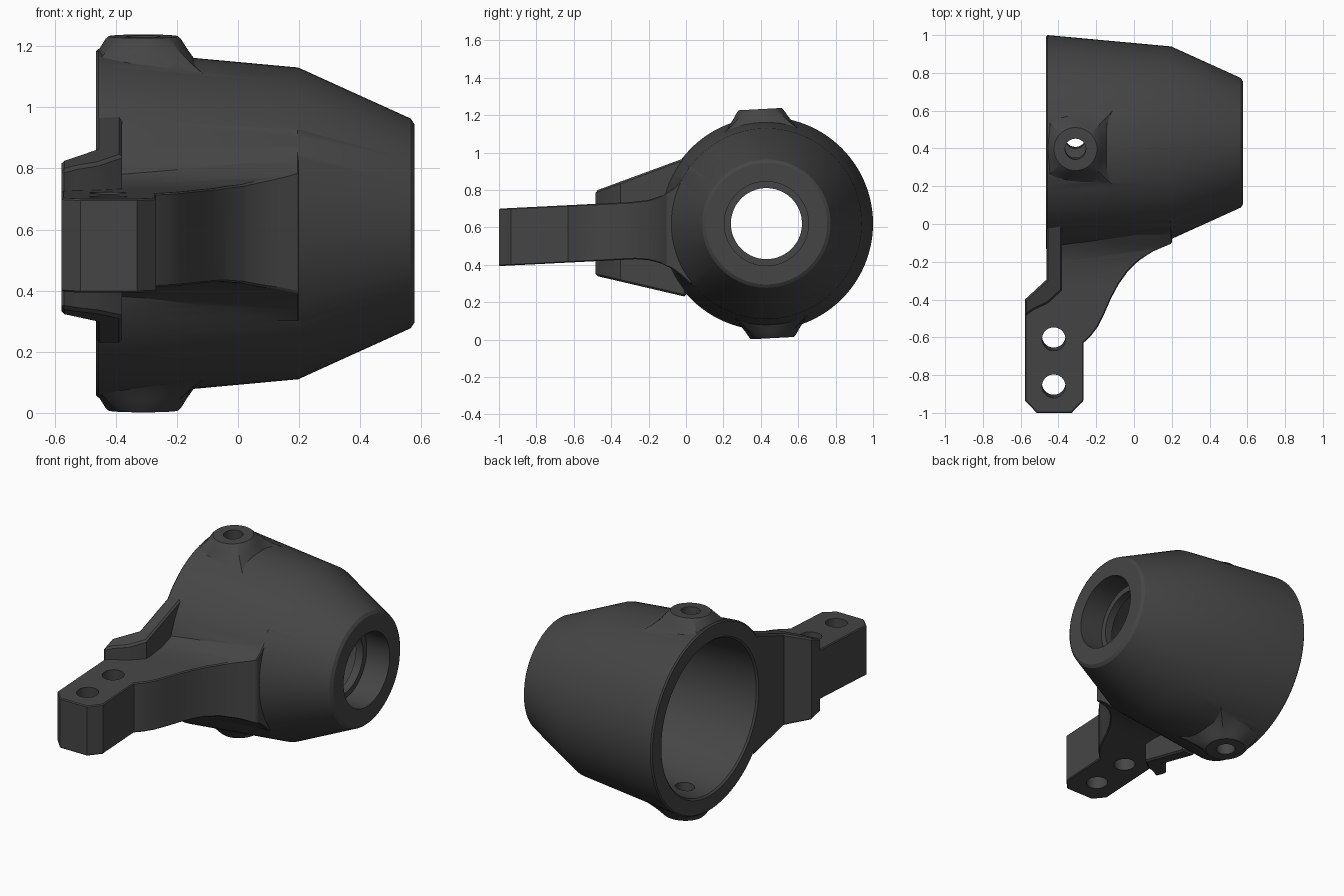
import bpy, bmesh, math
from mathutils import Matrix, Vector

if "Cube" in bpy.data.objects:
    bpy.data.objects.remove(bpy.data.objects["Cube"])

CY, CZ = 0.43, 0.62            # hub axis runs along x through this point
TILT = math.radians(3.1)       # lean of the pivot axis

mat = bpy.data.materials.new("dark grey")
mat.diffuse_color = (0.06, 0.06, 0.06, 1)
mat.use_nodes = True
mat.node_tree.nodes["Principled BSDF"].inputs["Base Color"].default_value = mat.diffuse_color


def make(name, bm):
    bmesh.ops.recalc_face_normals(bm, faces=bm.faces)
    me = bpy.data.meshes.new(name)
    bm.to_mesh(me)
    bm.free()
    ob = bpy.data.objects.new(name, me)
    bpy.context.collection.objects.link(ob)
    me.materials.append(mat)
    return ob


def apply(ob, mod):
    bpy.context.view_layer.objects.active = ob
    bpy.ops.object.modifier_apply(modifier=mod.name)


def combine(ob, other, op):
    m = ob.modifiers.new("bool", 'BOOLEAN')
    m.operation, m.solver, m.object = op, 'EXACT', other
    apply(ob, m)
    bpy.data.objects.remove(other)


def chamfer(ob, width):
    m = ob.modifiers.new("chamfer", 'BEVEL')
    m.width, m.segments = width, 1
    m.limit_method, m.angle_limit = 'ANGLE', math.radians(60)
    apply(ob, m)


def loft(name, rings):
    """Closed solid through rings of equal point count."""
    bm = bmesh.new()
    vs = [[bm.verts.new(p) for p in r] for r in rings]
    n = len(vs[0])
    for a, b in zip(vs, vs[1:]):
        for i in range(n):
            j = (i + 1) % n
            bm.faces.new((a[i], a[j], b[j], b[i]))
    bm.faces.new(vs[0])
    bm.faces.new(vs[-1])
    return make(name, bm)


def turned(name, profile, n=96):
    """Solid of revolution about the hub axis from (x, radius) points."""
    ang = [2 * math.pi * i / n for i in range(n)]
    return loft(name, [[(x, CY + r * math.cos(a), CZ + r * math.sin(a)) for a in ang]
                       for x, r in profile])


def plan_and_side(name, plan, side):
    """Solid with a given outline from above (x, y) and from the side (y, z)."""
    ob = loft(name, [[(x, y, z) for x, y in plan] for z in (0.1, 1.2)])
    cut = loft("side_cutter", [[(x, y, z) for y, z in side] for x in (-0.9, 0.9)])
    combine(ob, cut, 'INTERSECT')
    return ob


def rod(x, y, z, r, length, tilt):
    bm = bmesh.new()
    bmesh.ops.create_cone(bm, cap_ends=True, segments=40, radius1=r, radius2=r, depth=length,
                          matrix=Matrix.Translation((x, y, z)) @ Matrix.Rotation(tilt, 4, 'X'))
    return make("hole_cutter", bm)


def pivot_boss(name, flip):
    """Round top flaring to a square foot, trimmed flush with the open rim."""
    m = (Matrix.Translation((-0.31, CY, CZ)) @ Matrix.Rotation(TILT, 4, 'X')
         @ Matrix.Rotation(math.pi if flip else 0, 4, 'X'))
    rings = []
    for h, t in ((0.47, 1.08), (0.49, 1), (0.51, 0.78), (0.535, 0.54), (0.57, 0.27),
                 (0.604, 0.04), (0.613, 0)):
        ring = []
        for i in range(64):
            a = 2 * math.pi * i / 64
            c, s = math.cos(a), math.sin(a)
            q = 0.212 / max(abs(c), abs(s))
            r = 0.12 * (1 - t) + q * t - (0.006 if t == 0 else 0)
            ring.append(m @ Vector((r * c, r * s, h)))
        rings.append(ring)
    ob = loft(name, rings)
    trim = loft("trim", [[(x, y, z) for y, z in ((-1, -1), (2, -1), (2, 2), (-1, 2))]
                         for x in (-0.464, 1)])
    combine(ob, trim, 'INTERSECT')
    return ob


# Tapered housing
hub = turned("steering_hub", [(-0.465, 0.562), (-0.457, 0.57), (0.197, 0.51),
                              (0.565, 0.343), (0.577, 0.325)])

# Steering arm: straight end, concave front sweep, flared root
arm = plan_and_side(
    "steering_arm",
    [(-0.577, -0.935), (-0.515, -1.0), (-0.33, -1.0), (-0.268, -0.935), (-0.268, -0.63),
     (-0.23, -0.595), (-0.192, -0.545), (-0.157, -0.475), (-0.122, -0.395), (-0.082, -0.32),
     (-0.032, -0.25), (0.028, -0.192), (0.10, -0.145), (0.2, -0.103), (0.2, 0.2),
     (-0.46, 0.2), (-0.46, -0.30), (-0.577, -0.41)],
    [(-1.1, 0.388), (-0.27, 0.43), (-0.2, 0.425), (-0.13, 0.406), (-0.07, 0.376),
     (-0.02, 0.338), (0.02, 0.30), (0.3, 0.30), (0.3, 0.93), (0.02, 0.93), (0.0, 0.89),
     (-0.03, 0.845), (-0.06, 0.815), (-0.12, 0.773), (-0.2, 0.747), (-0.3, 0.735),
     (-1.1, 0.695)])
chamfer(arm, 0.01)

# Bent web plate behind the arm
web = plan_and_side(
    "web_plate",
    [(-0.464, 0.0), (-0.464, -0.295), (-0.578, -0.40), (-0.578, -0.49), (-0.53, -0.455),
     (-0.455, -0.42), (-0.38, -0.35), (-0.38, 0.0)],
    [(-0.52, 0.35), (0.1, 0.205), (0.1, 1.01), (-0.52, 0.782)])
chamfer(web, 0.01)

for part in (arm, web, pivot_boss("top_boss", False), pivot_boss("bottom_boss", True)):
    combine(hub, part, 'UNION')

# Open cavity with stepped bearing bore
cavity = turned("cavity_cutter", [(-0.6, 0.475), (-0.465, 0.475), (-0.455, 0.465),
                                  (0.17, 0.42), (0.37, 0.32), (0.37, 0.19), (0.42, 0.19),
                                  (0.42, 0.225), (0.7, 0.225)])
combine(hub, cavity, 'DIFFERENCE')

# Pivot holes and the two arm holes
combine(hub, rod(-0.31, CY, CZ, 0.055, 1.5, TILT), 'DIFFERENCE')
for y in (-0.60, -0.85):
    combine(hub, rod(-0.425, y, 0.55, 0.062, 0.8, TILT), 'DIFFERENCE')

bpy.ops.object.select_all(action='DESELECT')
hub.select_set(True)
bpy.context.view_layer.objects.active = hub
bpy.ops.object.shade_smooth_by_angle(angle=math.radians(24))
